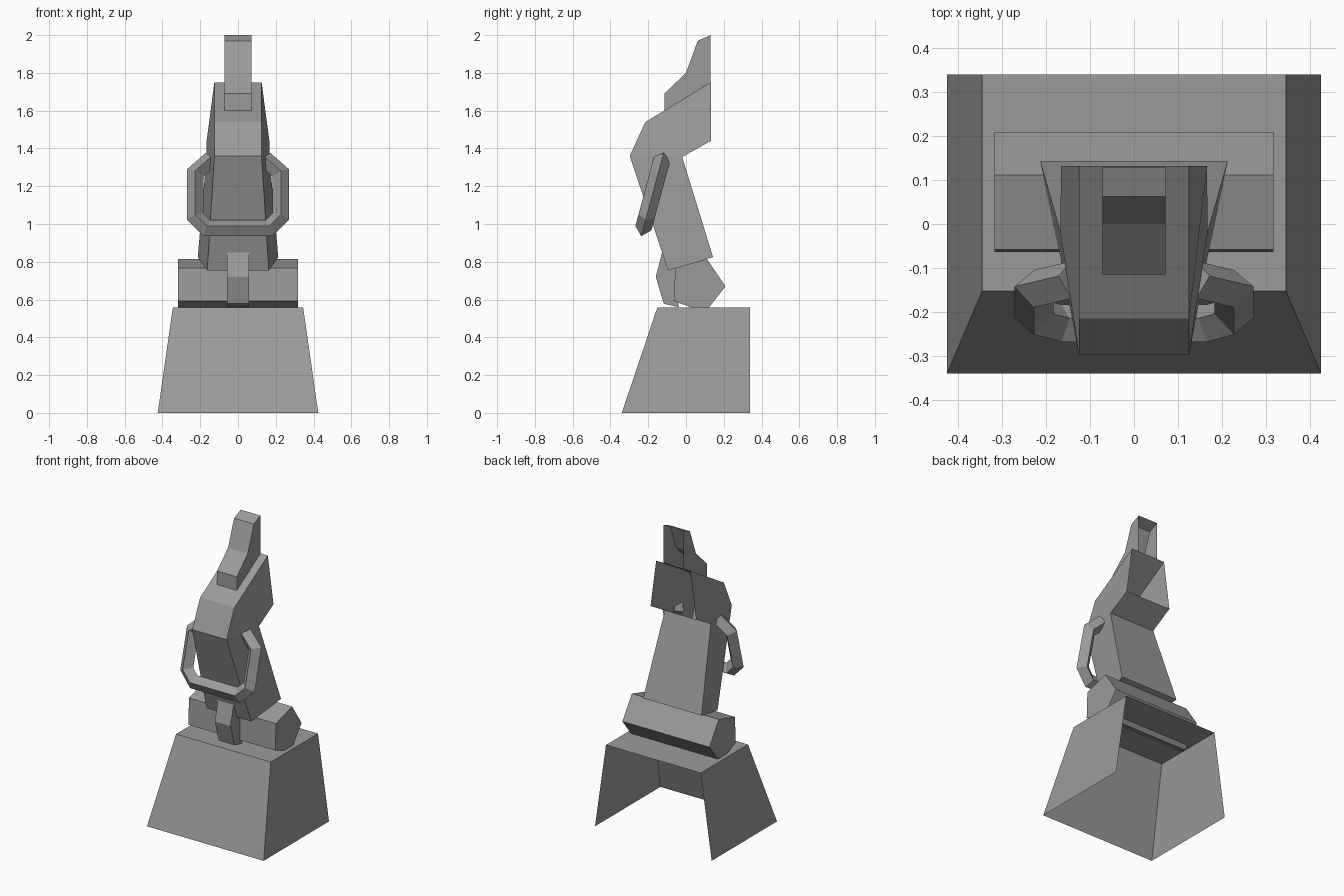
import bpy, bmesh
from math import cos, sin, radians
from mathutils import Vector

cube = bpy.data.objects.get("Cube")
if cube:
    bpy.data.objects.remove(cube, do_unlink=True)

grey = bpy.data.materials.new("plain grey")
grey.use_nodes = True
colour = (0.33, 0.33, 0.33, 1)
grey.diffuse_color = colour
grey.node_tree.nodes["Principled BSDF"].inputs["Base Color"].default_value = colour


def finish(name, bm):
    bmesh.ops.recalc_face_normals(bm, faces=bm.faces)
    mesh = bpy.data.meshes.new(name)
    bm.to_mesh(mesh)
    bm.free()
    mesh.materials.append(grey)
    obj = bpy.data.objects.new(name, mesh)
    bpy.context.scene.collection.objects.link(obj)
    return obj


def slab(name, profile, open_edges=(), sides=None):
    """Mirror a (y, z, half width) side profile; open_edges get no face."""
    bm = bmesh.new()
    left = [bm.verts.new((w, y, z)) for y, z, w in profile]
    right = [bm.verts.new((-w, y, z)) for y, z, w in profile]
    n = len(profile)
    for i in range(n):
        if i not in open_edges:
            j = (i + 1) % n
            bm.faces.new((left[i], left[j], right[j], right[i]))
    for side in sides or [range(n)]:
        for ring in (left, right):
            bm.faces.new([ring[i] for i in side])
    return finish(name, bm)


# Tapered pedestal, open at the back and underneath
slab("pedestal", [(-.34, 0, .425), (-.152, .557, .345),
                  (.34, .557, .345), (.34, 0, .425)], open_edges=(2, 3))

# Five-sided pivot roller
slab("pivot_roller", [(.06 + .149 * cos(radians(a)), .675 + .149 * sin(radians(a)), .317)
                      for a in range(-2, 358, 72)])

# Small tab at the front of the roller
slab("front_tab", [(y, z, .057) for y, z in
                   ((-.127, .848), (-.16, .72), (-.118, .578), (-.04, .56), (-.04, .8))])

# Leaning body with a hooded head, open at the back of the head
slab("body", [(-.095, .755, .163), (.143, .825, .213), (-.02, 1.355, .167),
              (.132, 1.44, .166), (.132, 1.75, .125), (-.215, 1.54, .125),
              (-.298, 1.36, .125)],
     open_edges=(3,), sides=[(0, 1, 2, 6), (2, 3, 4, 5, 6)])

# Stepped crest on the head, hollow at the back and bottom
slab("crest", [(y, z, .072) for y, z in
               ((-.115, 1.6), (-.115, 1.69), (0, 1.8), (.062, 1.97), (.13, 2), (.13, 1.75))],
     open_edges=(4, 5))


# Bent carrying handle: a diamond section swept with mitred corners
def handle(name, half_path, radius):
    slope = Vector((0, .269, 1)).normalized()
    normal = Vector((0, -slope.z, slope.y))
    path = half_path + [(-x, z) for x, z in reversed(half_path)]
    points = [Vector((x, -.116 + .269 * (z - 1.385), z)) for x, z in path]
    bm = bmesh.new()
    rings = []
    for i, p in enumerate(points):
        before = (p - points[i - 1]).normalized() if i else None
        after = (points[i + 1] - p).normalized() if i < len(points) - 1 else None
        before, after = before or after, after or before
        a, b = before.cross(normal), after.cross(normal)
        mitre = (a + b) * (radius / (1 + a.dot(b)))
        rings.append([bm.verts.new(p + v)
                      for v in (mitre, normal * radius, -mitre, -normal * radius)])
    for r, s in zip(rings, rings[1:]):
        for k in range(4):
            m = (k + 1) % 4
            bm.faces.new((r[k], r[m], s[m], s[k]))
    bm.faces.new(rings[0])
    bm.faces.new(rings[-1])
    return finish(name, bm)


handle("front_handle", [(.142, 1.345), (.227, 1.27), (.227, 1.04), (.165, .978)], .044)
